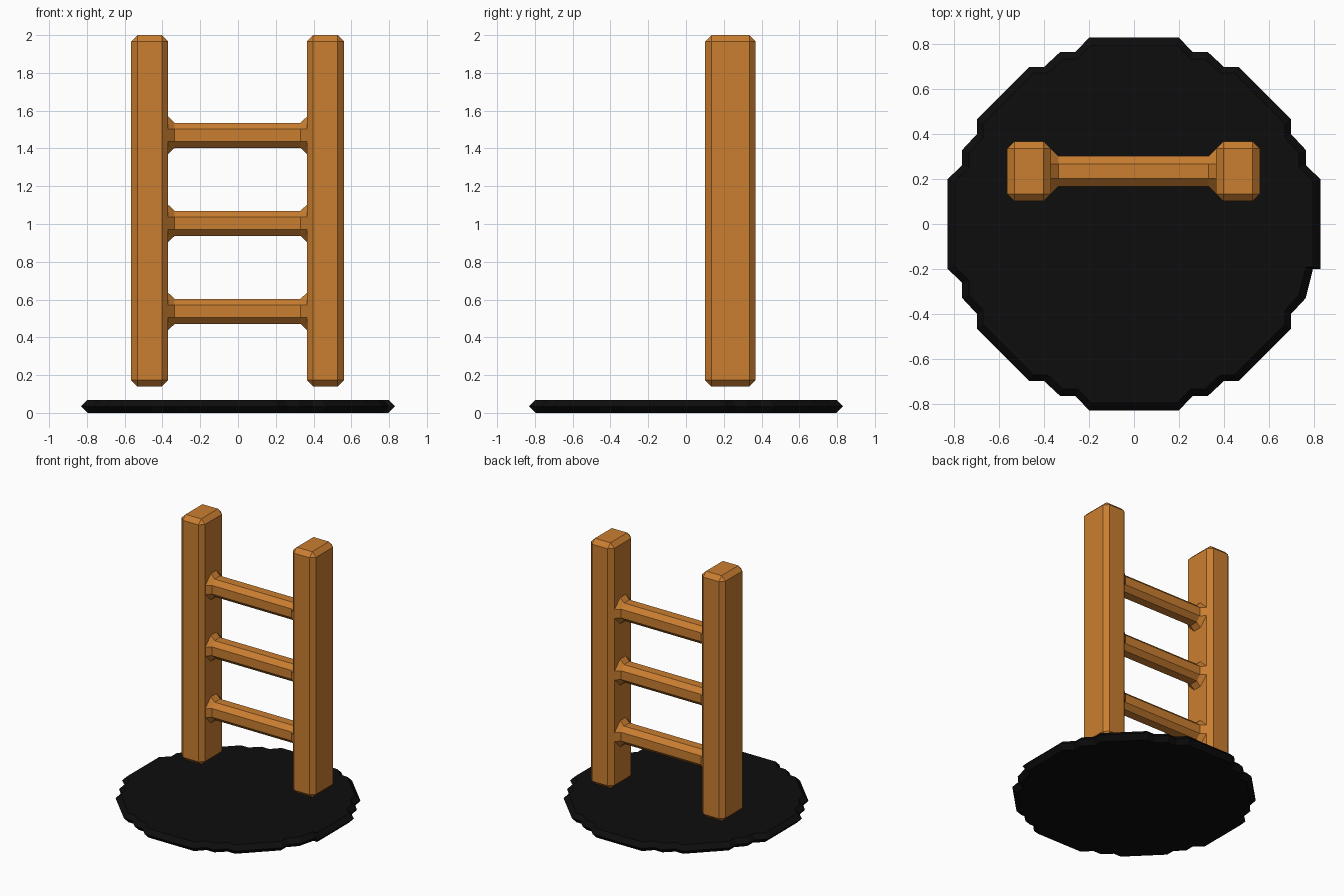
import bpy, bmesh

cube = bpy.data.objects.get("Cube")
if cube:
    bpy.data.objects.remove(cube)


def material(name, rgb):
    mat = bpy.data.materials.new(name)
    mat.use_nodes = True
    mat.diffuse_color = (*rgb, 1)
    mat.node_tree.nodes["Principled BSDF"].inputs["Base Color"].default_value = (*rgb, 1)
    return mat


wood = material("orange wood", (0.59, 0.21, 0.03))
black = material("black", (0.004, 0.004, 0.004))


def finish(name, bm, mat):
    bmesh.ops.recalc_face_normals(bm, faces=bm.faces[:])
    mesh = bpy.data.meshes.new(name)
    bm.to_mesh(mesh)
    bm.free()
    mesh.materials.append(mat)
    obj = bpy.data.objects.new(name, mesh)
    bpy.context.collection.objects.link(obj)
    return obj


def loft(name, rings, mat):
    """Skin a row of equal-length closed rings and cap both ends."""
    bm = bmesh.new()
    loops = [[bm.verts.new(p) for p in ring] for ring in rings]
    n = len(loops[0])
    for a, b in zip(loops, loops[1:]):
        for i in range(n):
            j = (i + 1) % n
            bm.faces.new((a[i], a[j], b[j], b[i]))
    bm.faces.new(loops[0])
    bm.faces.new(loops[-1])
    return finish(name, bm, mat)


CHAMFER = 0.033
MID_X, MID_Y = -0.0025, 0.235

# Upright rails with chamfered edges
for side, label in ((1, "left"), (-1, "right")):
    bm = bmesh.new()
    bmesh.ops.create_cube(bm, size=1)
    bmesh.ops.scale(bm, vec=(0.196, 0.267, 1.86), verts=bm.verts)
    bmesh.ops.translate(bm, vec=(MID_X + side * 0.465, MID_Y, 1.07), verts=bm.verts)
    bmesh.ops.bevel(bm, geom=bm.edges[:], offset=CHAMFER, segments=1,
                    profile=0.5, affect='EDGES')
    finish(label + "_rail", bm, wood)


# Eight-sided rungs flaring out where they meet the rails
def rung_ring(x, z, half):
    f = CHAMFER
    quarter = [(half, -f), (half, f)]
    pts = []
    for _ in range(4):
        pts += quarter
        quarter = [(-b, a) for a, b in quarter]
    return [(MID_X + x, MID_Y + a, z + b) for a, b in pts]


for name, z in (("lower", 0.537), ("middle", 1.003), ("upper", 1.469)):
    stations = ((-0.368, 0.1), (-0.334, 0.067), (0.334, 0.067), (0.368, 0.1))
    loft(name + "_rung", [rung_ring(x, z, h) for x, h in stations], wood)

# Thin round base with a stepped outline and a chamfered rim
half_quarter = [(0.83, 0.2), (0.765, 0.262), (0.765, 0.33), (0.7, 0.4), (0.7, 0.465)]
quarter = half_quarter + [(y, x) for x, y in reversed(half_quarter)]
outline = []
for _ in range(4):
    outline += quarter
    quarter = [(-y, x) for x, y in quarter]
outline = [(0.797, -0.2) if x > 0.76 and -0.3 < y < -0.25 else (x, y) for x, y in outline]
levels = ((0.0, 0.96), (0.035, 1.0), (0.069, 0.96))
loft("base_disc", [[(x * s, y * s, z) for x, y in outline] for z, s in levels], black)
